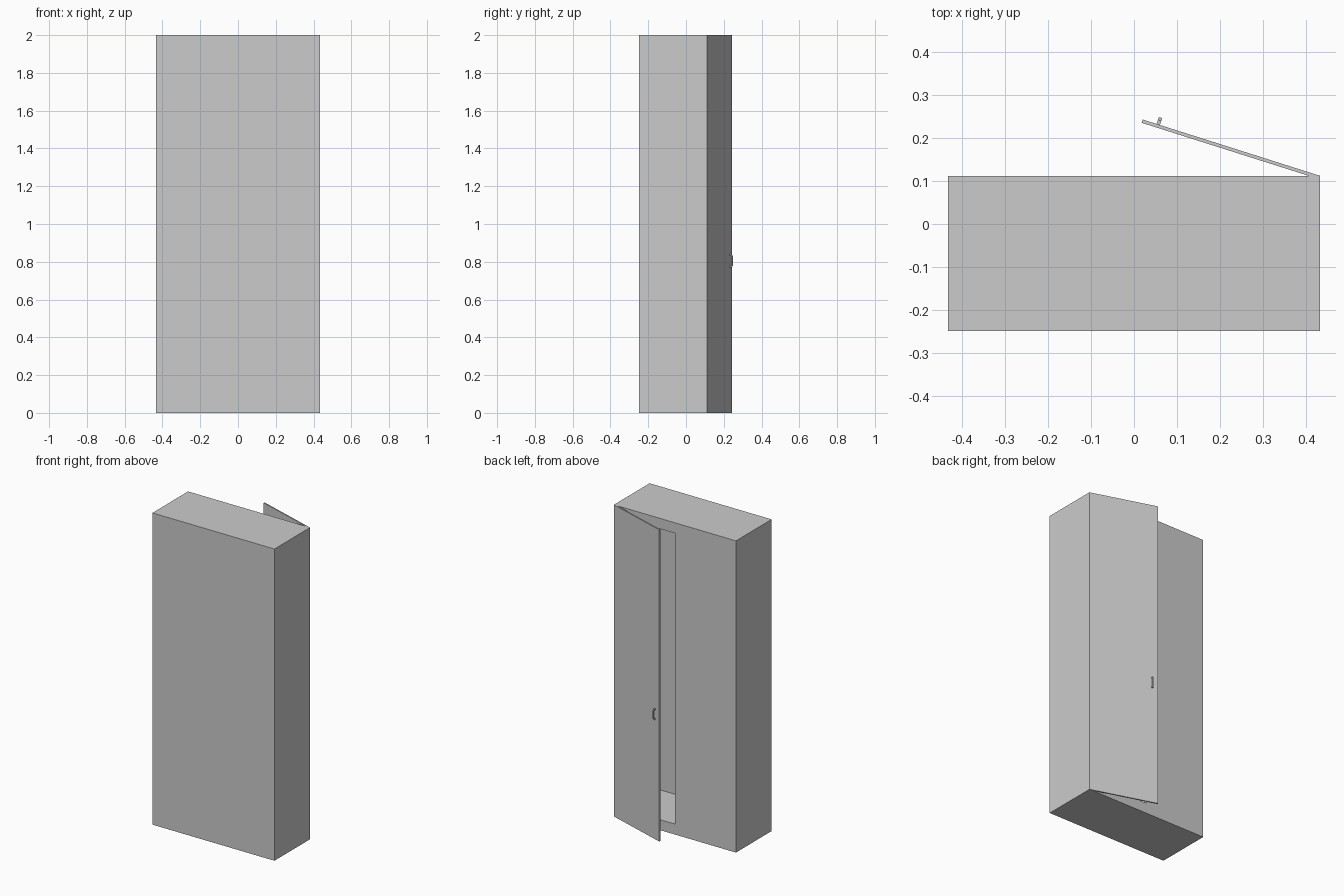
import bpy, math
from mathutils import Matrix

if "Cube" in bpy.data.objects:
    bpy.data.objects.remove(bpy.data.objects["Cube"])

W, H = 0.433, 2.0            # half width, height
Y0, Y1 = -0.249, 0.112       # body depth range
ANGLE = math.radians(17.6)   # door opening angle


def prism(name, profile, axis_matrix, depth):
    """Extrude a 2D outline along its local z."""
    n = len(profile)
    verts = [(x, y, z) for z in (0, depth) for x, y in profile]
    faces = [tuple(range(n))[::-1], tuple(range(n, 2 * n))]
    faces += [(i, (i + 1) % n, n + (i + 1) % n, n + i) for i in range(n)]
    mesh = bpy.data.meshes.new(name)
    mesh.from_pydata(verts, [], faces)
    mesh.transform(axis_matrix)
    obj = bpy.data.objects.new(name, mesh)
    bpy.context.collection.objects.link(obj)
    return obj


def box(name, x0, x1, y0, y1, z0, z1):
    return prism(name, [(x0, y0), (x1, y0), (x1, y1), (x0, y1)],
                 Matrix.Translation((0, 0, z0)), z1 - z0)


# Cabinet body with one hollow compartment behind the door
body = box("cabinet_body", -W, W, Y0, Y1, 0, H)
cutter = box("compartment_cutter", 0, W - 0.025, Y0 + 0.025, Y1 + 0.1, 0.067, H - 0.067)
cutter.hide_render = True
mod = body.modifiers.new("compartment", 'BOOLEAN')
mod.object = cutter
mod.solver = 'EXACT'
bpy.context.view_layer.objects.active = body
bpy.ops.object.modifier_apply(modifier=mod.name)
bpy.data.objects.remove(cutter)

# Door, hinged on the outer corner and left ajar
door = box("door", -W, 0, -0.008, 0, 0, H)

# C-shaped pull handle: outline in (outward, up), extruded across the door
half = [(0, 0.035), (0.01, 0.035), (0.017, 0.024)]
inner = [(0.011, 0.022), (0.007, 0.027), (0, 0.027)]
outline = (half + [(y, -z) for y, z in reversed(half)]
           + [(y, -z) for y, z in reversed(inner)] + inner)
to_door = Matrix(((0, 0, 1, -0.399), (1, 0, 0, 0), (0, 1, 0, 0.805), (0, 0, 0, 1)))
handle = prism("door_handle", outline[::-1], to_door, 0.008)
handle.data.flip_normals()

for part in (door, handle):
    part.location = (W, Y1, 0)
    part.rotation_euler = (0, 0, -ANGLE)
